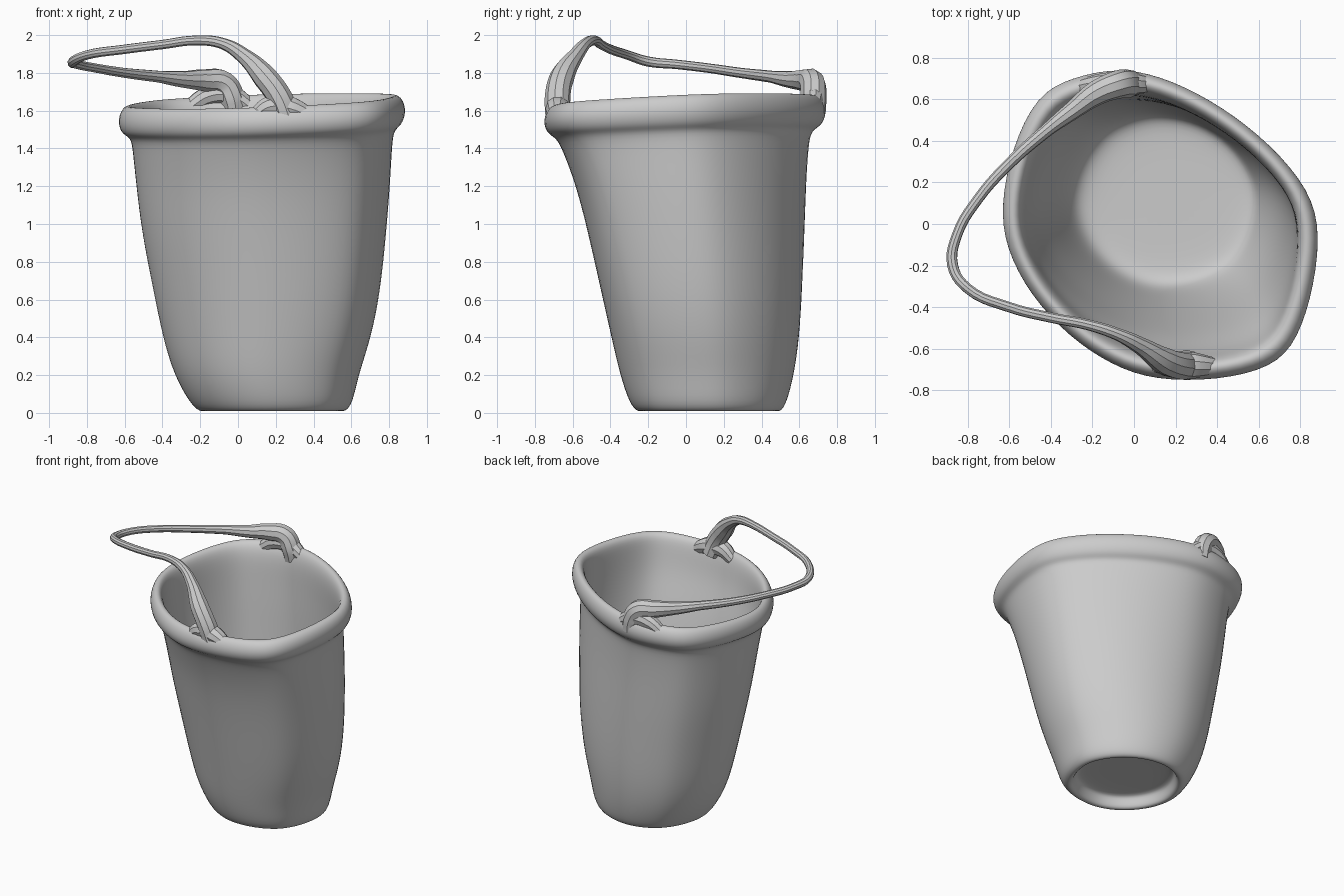
import bpy, bmesh, math
from mathutils import Vector

# Rim outline seen from above, turned into a unit shape
RIM = [(-.63, .10), (-.58, .36), (-.46, .62), (-.29, .70), (-.08, .745), (.12, .71),
       (.36, .60), (.60, .43), (.80, .22), (.89, .02), (.86, -.28), (.78, -.54),
       (.66, -.67), (.40, -.73), (.10, -.73), (-.10, -.66), (-.30, -.53),
       (-.49, -.33), (-.61, -.10)]
UNIT = [((x - .13) / .76, y / .74) for x, y in RIM]


def ring(z, x0, x1, y0, y1, w):
    """Cross-section fitted to a box; w blends from circle (0) to rim shape (1)."""
    pts = []
    for u, v in UNIT:
        a = math.atan2(v, u)
        pts.append((u * w + math.cos(a) * (1 - w), v * w + math.sin(a) * (1 - w)))
    us, vs = [p[0] for p in pts], [p[1] for p in pts]

    def fit(t, s, lo, hi):
        k = 2 * (t - min(s)) / (max(s) - min(s)) - 1
        return (lo + hi) / 2 + 1.015 * k * (hi - lo) / 2
    out = []
    for u, v in pts:
        x, y = fit(u, us, x0, x1), fit(v, vs, y0, y1)
        f = (z / 1.65) ** 3
        out.append(Vector((x, y, z + f * (.045 * x + .05 * y))))
    return out


# Outer wall: z, x range, y range, shape blend
wall = [(.005, -.20, .57, -.26, .50, .2), (.05, -.25, .61, -.30, .53, .2),
        (.2, -.335, .64, -.35, .57, .25), (.4, -.395, .71, -.395, .595, .4),
        (.65, -.445, .76, -.45, .61, .5), (.95, -.505, .79, -.515, .625, .65),
        (1.2, -.535, .81, -.575, .635, .8), (1.4, -.555, .82, -.645, .65, .9)]
# Underside recess, listed from the middle outward
under = [(.10, .13, .23, .06, .16, 0), (.10, -.12, .48, -.18, .42, .1),
         (.08, -.15, .51, -.21, .45, .15), (.01, -.16, .53, -.22, .46, .2)]
# Rolled rim
rim = [(1.475, -.565, .83, -.68, .665, 1), (1.495, -.615, .87, -.725, .72, 1),
       (1.56, -.635, .895, -.748, .748, 1), (1.625, -.62, .88, -.73, .73, 1),
       (1.655, -.585, .84, -.695, .695, 1), (1.635, -.55, .80, -.66, .655, 1),
       (1.56, -.53, .79, -.635, .625, 1)]
t = .035
inner = [(z, a + t, b - t, c + t, d - t, w) for z, a, b, c, d, w in reversed(wall[2:])]
floor = [(.15, -.24, .58, -.27, .50, .2), (.135, -.15, .50, -.2, .43, .1),
         (.135, .13, .23, .06, .16, 0)]

# Bucket body lofted as one closed skin
bm = bmesh.new()
rows = [[bm.verts.new(p) for p in ring(*lv)] for lv in under + wall + rim + inner + floor]
n = len(UNIT)
for lo, hi in zip(rows, rows[1:]):
    for i in range(n):
        j = (i + 1) % n
        bm.faces.new((lo[i], lo[j], hi[j], hi[i]))
bm.faces.new(rows[0])
bm.faces.new(rows[-1])
bmesh.ops.recalc_face_normals(bm, faces=bm.faces)
for f in bm.faces:
    f.smooth = True
me = bpy.data.meshes.new("bucket")
bm.to_mesh(me)
bm.free()
bucket = bpy.data.objects.new("bucket", me)
bpy.context.collection.objects.link(bucket)
sub = bucket.modifiers.new("smooth", 'SUBSURF')
sub.levels = sub.render_levels = 2


# Tapered tube along a path of (x, y, z, radius)
def tube(name, path):
    cu = bpy.data.curves.new(name, 'CURVE')
    cu.dimensions = '3D'
    cu.bevel_depth = 1
    cu.bevel_resolution = 3
    cu.resolution_u = 5
    cu.use_fill_caps = True
    sp = cu.splines.new('BEZIER')
    sp.bezier_points.add(len(path) - 1)
    for p, (x, y, z, r) in zip(sp.bezier_points, path):
        p.co = (x, y, z)
        p.radius = r
        p.handle_left_type = p.handle_right_type = 'AUTO'
    ob = bpy.data.objects.new(name, cu)
    bpy.context.collection.objects.link(ob)
    bpy.ops.object.select_all(action='DESELECT')
    ob.select_set(True)
    bpy.context.view_layer.objects.active = ob
    bpy.ops.object.convert(target='MESH')
    bpy.ops.object.shade_smooth_by_angle()
    return ob


# Drooping handle with thick lugs at both ends
tube("handle", [
    (.26, -.675, 1.57, .07), (.22, -.68, 1.67, .068), (.14, -.655, 1.78, .065),
    (.03, -.585, 1.89, .042), (-.08, -.53, 1.955, .03), (-.22, -.485, 1.972, .026),
    (-.40, -.45, 1.95, .025), (-.60, -.40, 1.925, .025), (-.80, -.31, 1.895, .025),
    (-.872, -.20, 1.86, .027), (-.85, -.05, 1.845, .025), (-.75, .12, 1.825, .025),
    (-.60, .29, 1.80, .027), (-.42, .45, 1.78, .032), (-.29, .55, 1.765, .045),
    (-.18, .63, 1.76, .06), (-.08, .67, 1.745, .068), (-.03, .675, 1.66, .07),
    (-.02, .68, 1.58, .06)])

# Flared webs where the lugs melt into the rim
tube("front_lug_base", [(.08, -.67, 1.56, .04), (.17, -.675, 1.62, .06),
                        (.28, -.68, 1.61, .065), (.40, -.685, 1.56, .04)])
tube("back_lug_base", [(-.28, .65, 1.60, .04), (-.15, .67, 1.68, .055),
                       (-.04, .675, 1.68, .06), (.08, .67, 1.61, .04)])
